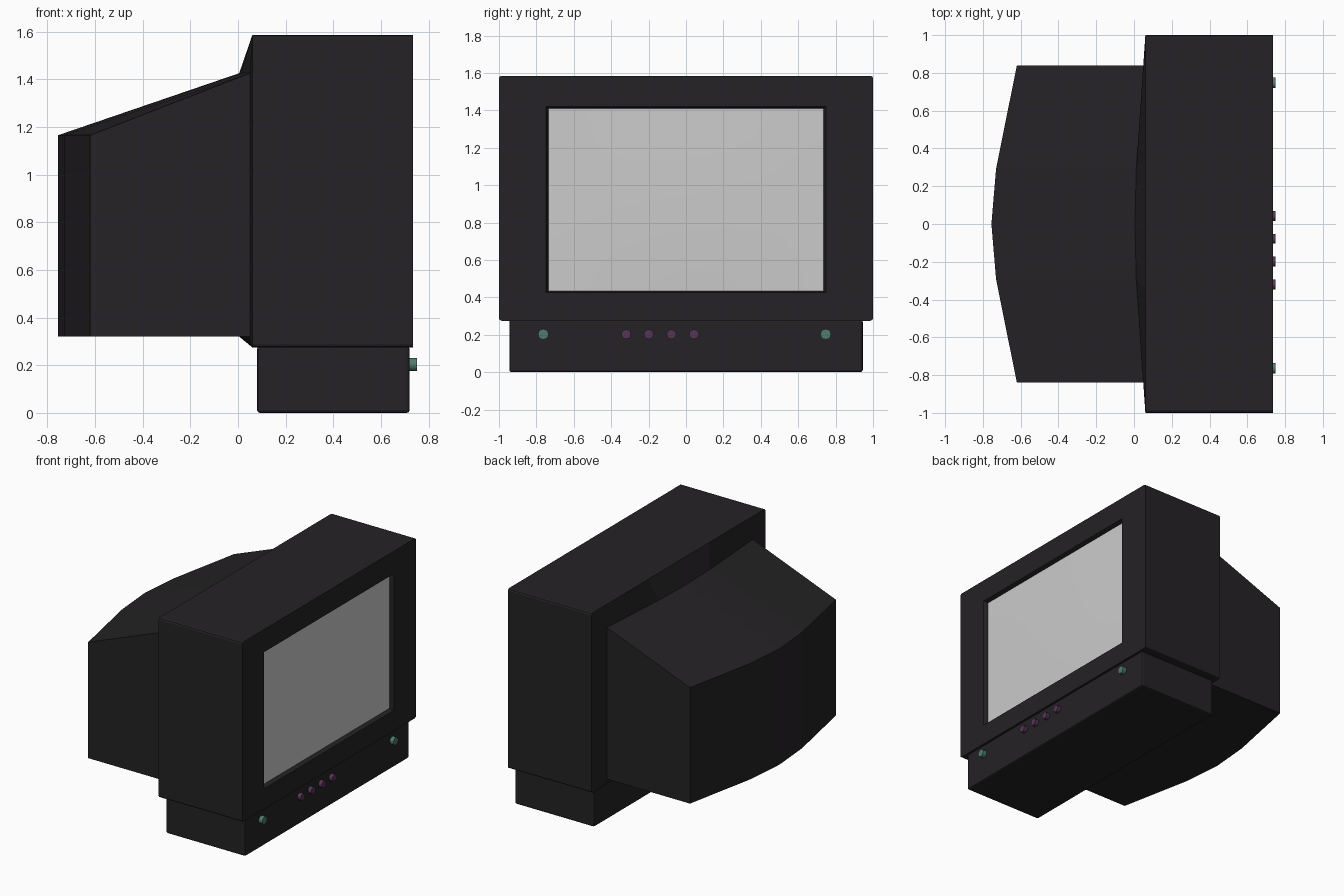
import bpy, bmesh, math

if "Cube" in bpy.data.objects:
    bpy.data.objects.remove(bpy.data.objects["Cube"])


def material(name, rgb):
    m = bpy.data.materials.new(name)
    m.diffuse_color = (*rgb, 1)
    m.use_nodes = True
    m.node_tree.nodes["Principled BSDF"].inputs["Base Color"].default_value = m.diffuse_color
    return m


BLACK = material("black_plastic", (0.018, 0.016, 0.018))
GREEN = material("green_knob", (0.08, 0.2, 0.15))
PURPLE = material("purple_button", (0.09, 0.035, 0.09))


def finish(name, bm, mat=None):
    bmesh.ops.recalc_face_normals(bm, faces=bm.faces)
    me = bpy.data.meshes.new(name)
    bm.to_mesh(me)
    bm.free()
    ob = bpy.data.objects.new(name, me)
    bpy.context.collection.objects.link(ob)
    if mat:
        me.materials.append(mat)
    return ob


# Casing: rings of five columns, from the bowed rear to the screen recess
COLS = (-1, -0.35, 0, 0.35, 1)
bm = bmesh.new()


def ring(xs, half_w, z0, z1):
    """Bottom row then top row; xs = x at (edge, mid, centre) columns."""
    col_x = (xs[0], xs[1], xs[2], xs[1], xs[0])
    low = [bm.verts.new((x, c * half_w, z0)) for x, c in zip(col_x, COLS)]
    top = [bm.verts.new((x, c * half_w, z1)) for x, c in zip(col_x, COLS)]
    return low + top[::-1]


rings = [
    ring((-0.62, -0.73, -0.755), 0.84, 0.32, 1.165),   # rear panel
    ring((0.05, 0.012, 0.005), 0.84, 0.32, 1.425),     # neck
    ring((0.06,) * 3, 1.0, 0.275, 1.585),              # front box, back edge
    ring((0.735,) * 3, 1.0, 0.275, 1.585),             # front box, front edge
    ring((0.735,) * 3, 0.748, 0.425, 1.42),            # screen opening
    ring((0.705,) * 3, 0.735, 0.435, 1.41),            # recess
]
for a, b in zip(rings, rings[1:]):
    for i in range(10):
        j = (i + 1) % 10
        bm.faces.new((a[i], a[j], b[j], b[i]))
for i in range(4):
    r = rings[0]
    bm.faces.new((r[i], r[i + 1], r[8 - i], r[9 - i]))
# Soften the four long corners of the front box
corners = [bm.edges.get((rings[2][i], rings[3][i])) for i in (0, 4, 5, 9)]
bmesh.ops.bevel(bm, geom=corners, offset=0.014, segments=2, profile=0.5, affect='EDGES')
finish("casing", bm, BLACK)

# Screen: slightly bulging panel
bm = bmesh.new()
bmesh.ops.create_grid(bm, x_segments=8, y_segments=6, size=1)
for v in bm.verts:
    u, w = v.co.x, v.co.y
    v.co = (0.705 + 0.01 * (1 - u * u) * (1 - w * w), u * 0.735, 0.9225 + w * 0.4875)
for f in bm.faces:
    f.smooth = True
screen = finish("screen", bm)
if screen.data.polygons[0].normal.x < 0:
    screen.data.flip_normals()

# Base plinth
bm = bmesh.new()
bmesh.ops.create_cube(bm, size=1)
for v in bm.verts:
    v.co = (0.40 + v.co.x * 0.64, v.co.y * 1.89, 0.14 + v.co.z * 0.28)
bmesh.ops.bevel(bm, geom=bm.edges[:], offset=0.012, segments=2, profile=0.5, affect='EDGES')
finish("base", bm, BLACK)


# Knobs and buttons along the base
def knob(name, y, radius, x_end, mat):
    bpy.ops.mesh.primitive_cylinder_add(
        vertices=12, radius=radius, depth=x_end - 0.70,
        location=((x_end + 0.70) / 2, y, 0.203), rotation=(0, math.pi / 2, 0))
    ob = bpy.context.object
    ob.name = name
    ob.data.materials.append(mat)
    bpy.ops.object.shade_smooth_by_angle(angle=math.radians(40))


for i, y in enumerate((-0.763, 0.747)):
    knob(f"knob_{i + 1}", y, 0.028, 0.75, GREEN)
for i in range(4):
    knob(f"button_{i + 1}", -0.32 + i * 0.121, 0.026, 0.748, PURPLE)
